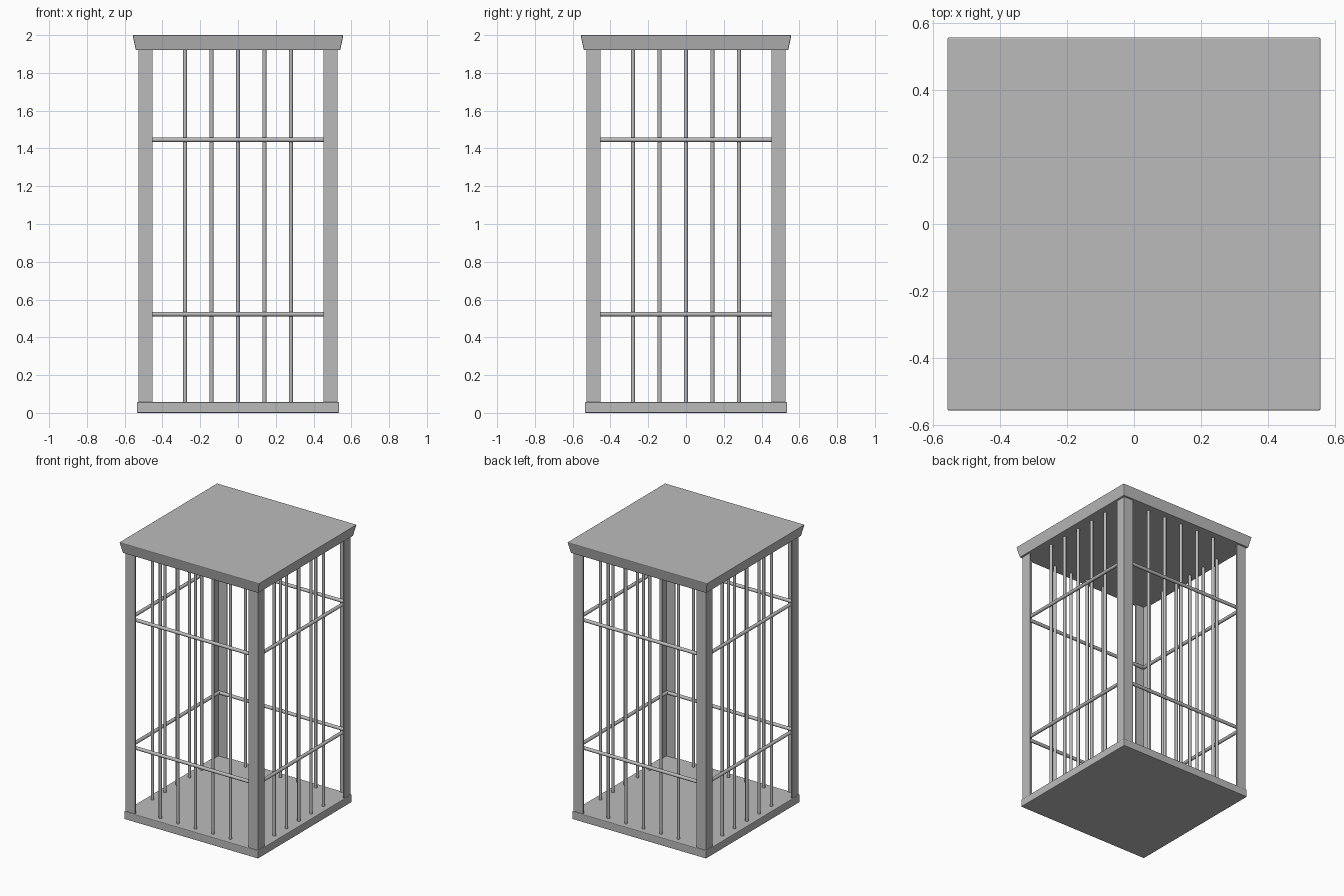
import bpy
import bmesh
from math import pi, radians
from mathutils import Matrix, Vector

cube = bpy.data.objects.get("Cube")
if cube:
    bpy.data.objects.remove(cube, do_unlink=True)

# Single grey metal colour
GREY = (0.5, 0.5, 0.5, 1.0)
metal = bpy.data.materials.new("grey metal")
metal.use_nodes = True
metal.diffuse_color = GREY
metal.node_tree.nodes["Principled BSDF"].inputs["Base Color"].default_value = GREY

SIDES = ("front", "left", "back", "right")
BASE_TOP, ROOF_BOTTOM = 0.057, 1.92
POST_OUT, POST_LEG, POST_THICK = 0.528, 0.076, 0.008
RAIL_R, BAR_R = 0.012, 0.0105
RAIL_OFF = POST_OUT - POST_THICK - RAIL_R
BAR_OFF = RAIL_OFF - RAIL_R - BAR_R


def finish(name, bm):
    bmesh.ops.recalc_face_normals(bm, faces=bm.faces)
    mesh = bpy.data.meshes.new(name)
    bm.to_mesh(mesh)
    bm.free()
    mesh.materials.append(metal)
    obj = bpy.data.objects.new(name, mesh)
    bpy.context.collection.objects.link(obj)
    return obj


def prism(name, outline, z0, z1, top_scale=1.0, turn=0.0):
    """Extrude a flat outline upwards, optionally flaring the top."""
    bm = bmesh.new()
    face = bm.faces.new([bm.verts.new((x, y, z0)) for x, y in outline])
    out = bmesh.ops.extrude_face_region(bm, geom=[face])
    for v in out["geom"]:
        if isinstance(v, bmesh.types.BMVert):
            v.co = Vector((v.co.x * top_scale, v.co.y * top_scale, z1))
    bm.transform(Matrix.Rotation(turn, 4, "Z"))
    return finish(name, bm)


def slab(name, half, z0, z1, top_scale=1.0):
    square = [(-half, -half), (half, -half), (half, half), (-half, half)]
    obj = prism(name, square, z0, z1, top_scale)
    bevel = obj.modifiers.new("soft edges", "BEVEL")
    bevel.width = 0.005
    bevel.segments = 2
    return obj


def rod(name, start, end, radius, turn):
    """Round rod between two points, turned about the centre."""
    a, b = Vector(start), Vector(end)
    axis = b - a
    bm = bmesh.new()
    bmesh.ops.create_cone(bm, cap_ends=True, segments=16, radius1=radius,
                          radius2=radius, depth=axis.length)
    place = Matrix.Translation((a + b) / 2) @ axis.to_track_quat("Z", "Y").to_matrix().to_4x4()
    bm.transform(Matrix.Rotation(turn, 4, "Z") @ place)
    obj = finish(name, bm)
    bpy.ops.object.select_all(action="DESELECT")
    obj.select_set(True)
    bpy.context.view_layer.objects.active = obj
    bpy.ops.object.shade_smooth_by_angle(angle=radians(40))
    return obj


# Floor slab and flared roof slab
slab("base", 0.535, 0, BASE_TOP)
slab("roof", 0.541, ROOF_BOTTOM, 2.0, 0.558 / 0.541)

# Angle-iron section for the corner posts
o, i, e = POST_OUT, POST_OUT - POST_THICK, POST_OUT - POST_LEG
angle_iron = [(-o, -o), (-e, -o), (-e, -i), (-i, -i), (-i, -e), (-o, -e)]

for n, side in enumerate(SIDES):
    turn = n * pi / 2
    prism(f"{side}_corner_post", angle_iron, BASE_TOP - 0.01, ROOF_BOTTOM + 0.01, turn=turn)

    # Two horizontal rails tucked behind the posts
    for label, z in (("lower", 0.523), ("upper", 1.446)):
        rod(f"{side}_{label}_rail", (-RAIL_OFF, -RAIL_OFF, z),
            (RAIL_OFF, -RAIL_OFF, z), RAIL_R, turn)

    # Five upright bars inside the rails
    for k in range(5):
        x = (k - 2) * 0.14
        rod(f"{side}_bar_{k + 1}", (x, -BAR_OFF, BASE_TOP - 0.01),
            (x, -BAR_OFF, ROOF_BOTTOM + 0.01), BAR_R, turn)
